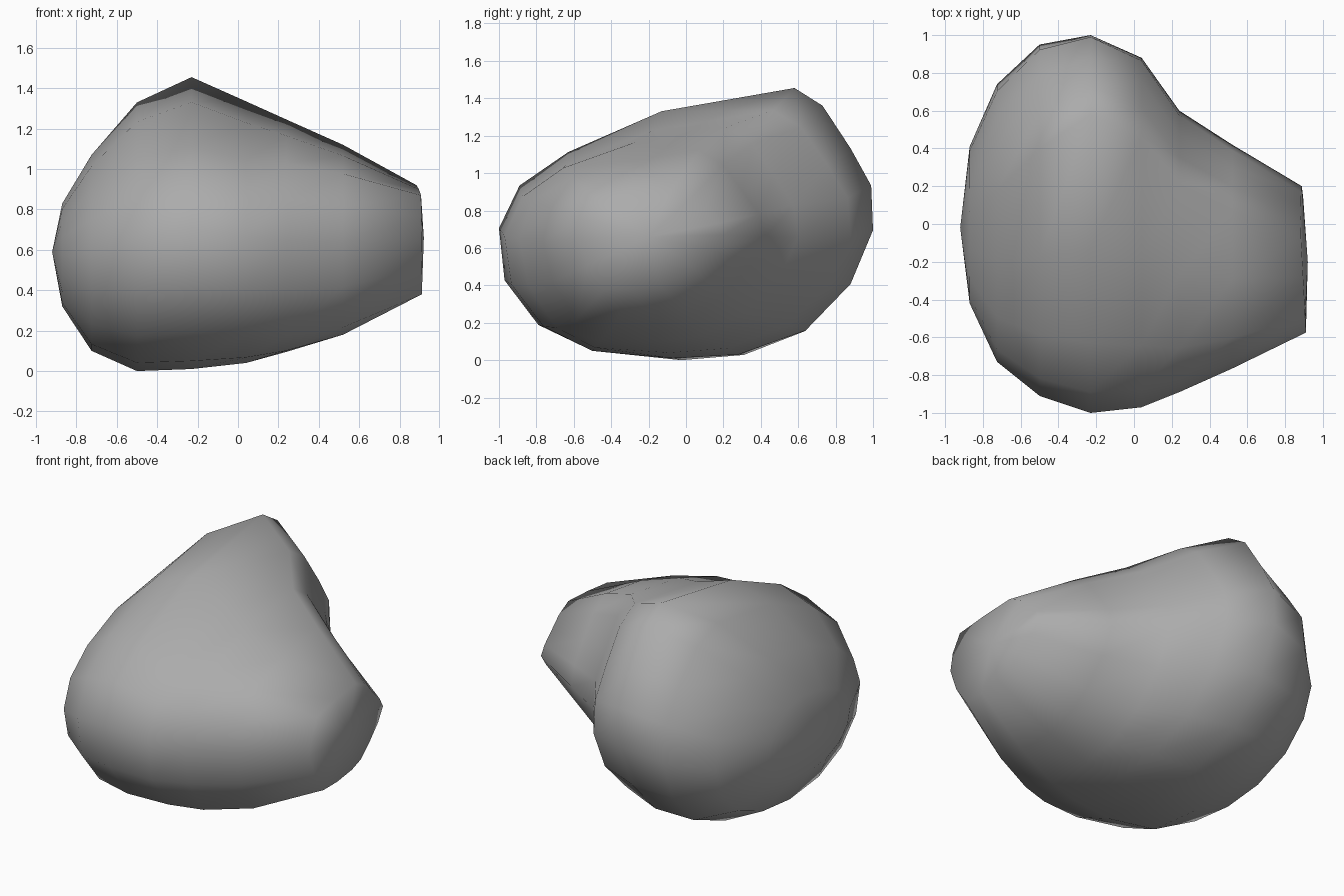
import bpy, bmesh
from math import cos, sin, pi

if "Cube" in bpy.data.objects:
    bpy.data.objects.remove(bpy.data.objects["Cube"])

# Body cross-section (y, z), the flatter end of the side lobe, and a round section for the far side
body = [(-1, .70), (-.89, .93), (-.63, 1.11), (-.13, 1.33), (.58, 1.455), (.73, 1.36), (.88, 1.13), (.99, .93),
        (1, .69), (.88, .40), (.64, .15), (.28, .02), (-.07, 0), (-.50, .04), (-.79, .18), (-.97, .42)]
lobe = [(-.57, .65), (-.55, .76), (-.49, .87), (-.28, .90), (-.07, .92), (.03, .87), (.10, .80), (.17, .73),
        (.20, .67), (.14, .59), (.04, .50), (-.05, .43), (-.14, .40), (-.29, .38), (-.43, .38), (-.52, .51)]
rounded = [(-cos(i * pi / 8), sin(i * pi / 8)) for i in range(16)]

# Stations along x: x, y min, y max, z min, z max, blend (positive: lobe, negative: round)
stations = [(-.87, -.42, .41, .32, .83, -.7), (-.725, -.73, .74, .10, 1.07, -.6),
            (-.50, -.91, .95, 0, 1.33, -.3), (-.23, -1, 1, .01, 1.455, 0),
            (.04, -.97, .88, .04, 1.335, .1), (.24, -.89, .60, .095, 1.245, .35),
            (.52, -.765, .42, .18, 1.12, .6), (.91, -.575, .20, .38, .92, 1)]


def normalise(points):
    ys, zs = zip(*points)
    return [((y - min(ys)) / (max(ys) - min(ys)), (z - min(zs)) / (max(zs) - min(zs))) for y, z in points]


def section(t):
    other, t = (lobe, t) if t > 0 else (rounded, -t)
    return normalise([(a[0] * (1 - t) + b[0] * t, a[1] * (1 - t) + b[1] * t)
                      for a, b in zip(normalise(body), normalise(other))])


# Loft the boulder through its stations and close both ends
bm = bmesh.new()
rings = []
for x, y0, y1, z0, z1, t in stations:
    rings.append([bm.verts.new((x - (.04 * v if t == 1 else 0) * u, y0 + u * (y1 - y0), z0 + v * (z1 - z0)))
                  for u, v in section(t)])
n = len(body)
for a, b in zip(rings, rings[1:]):
    for i in range(n):
        j = (i + 1) % n
        bm.faces.new((a[i], a[j], b[j], b[i]))
for ring, tip in ((rings[0], (-.92, -.02, .59)), (rings[-1], (.92, -.2, .66))):
    centre = bm.verts.new(tip)
    for i in range(n):
        bm.faces.new((ring[i], ring[(i + 1) % n], centre))
bmesh.ops.recalc_face_normals(bm, faces=bm.faces[:])
for f in bm.faces:
    f.smooth = True
mesh = bpy.data.meshes.new("boulder")
bm.to_mesh(mesh)
bm.free()

# Dark grey stone
stone = bpy.data.materials.new("stone")
stone.diffuse_color = (.41, .41, .41, 1)
stone.use_nodes = True
stone.node_tree.nodes["Principled BSDF"].inputs["Base Color"].default_value = stone.diffuse_color
mesh.materials.append(stone)
bpy.context.collection.objects.link(bpy.data.objects.new("boulder", mesh))
